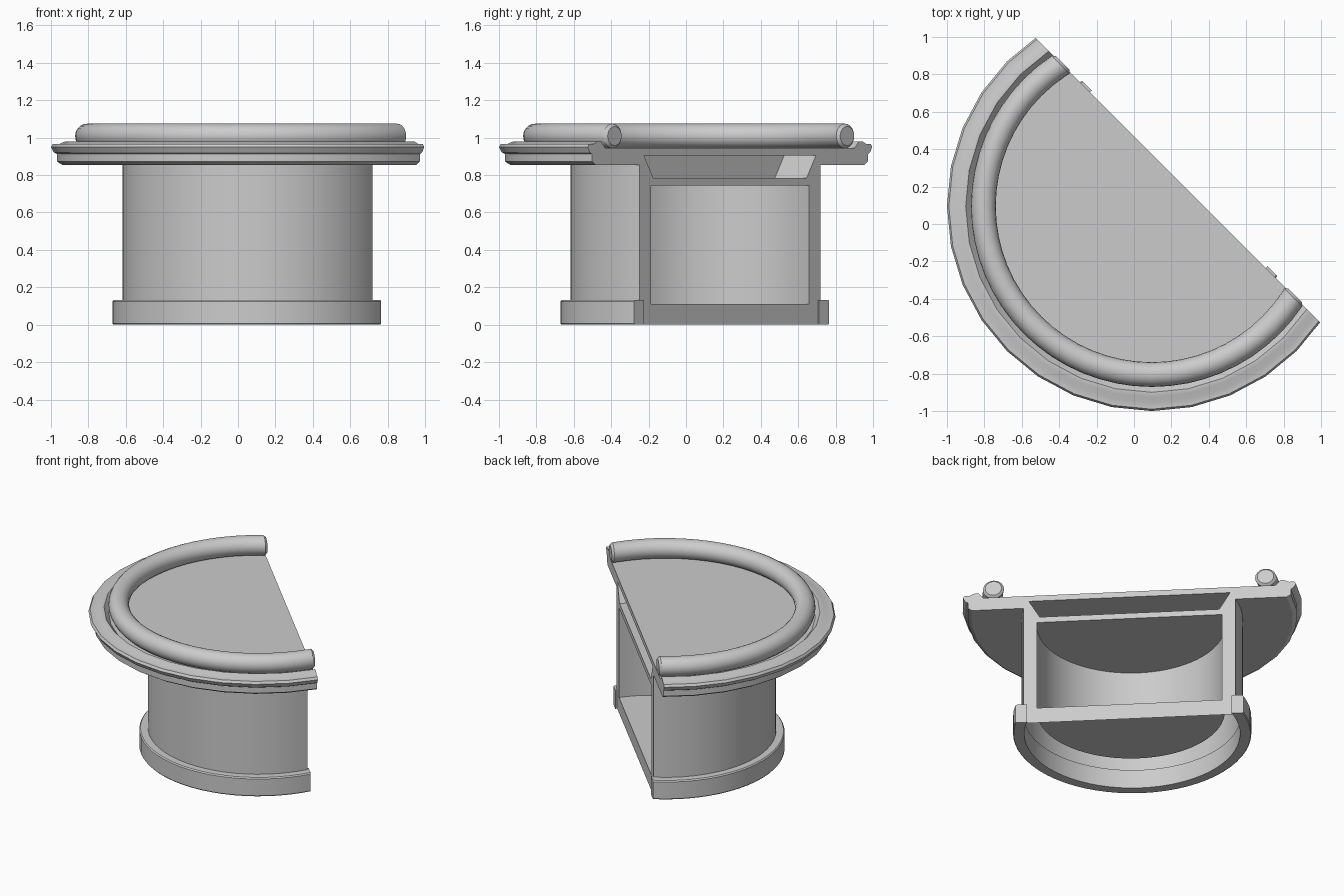
import bpy, bmesh, math
from mathutils import Vector, Matrix

cube = bpy.data.objects.get("Cube")
if cube:
    bpy.data.objects.remove(cube, do_unlink=True)

grey = bpy.data.materials.new("plain_grey")
grey.use_nodes = True
colour = (0.6, 0.6, 0.6, 1)
grey.diffuse_color = colour
grey.node_tree.nodes["Principled BSDF"].inputs["Base Color"].default_value = colour

CUT = 0.198    # distance of the flat side from the circle centre
# local +Y points out of the flat side, turned to face the back corner
PLACE = Matrix.Translation((0.095, 0.095, 0)) @ Matrix.Rotation(-math.pi / 4, 4, 'Z')


def finish(bm, name, angle=30):
    mesh = bpy.data.meshes.new(name)
    bm.to_mesh(mesh)
    bm.free()
    obj = bpy.data.objects.new(name, mesh)
    obj.matrix_world = PLACE
    mesh.materials.append(grey)
    bpy.context.collection.objects.link(obj)
    bpy.ops.object.select_all(action='DESELECT')
    obj.select_set(True)
    bpy.context.view_layer.objects.active = obj
    bpy.ops.object.shade_smooth_by_angle(angle=math.radians(angle))
    return obj


def face(bm, pts, direction):
    """Add one face turned towards the given direction."""
    f = bm.faces.new([bm.verts.new(p) for p in pts])
    f.normal_update()
    if f.normal.dot(Vector(direction)) < 0:
        f.normal_flip()


def lathe(name, profile, steps, cut=CUT, closed=True, bulge=0):
    """Revolve a (radius, height) profile, slice off one side and cap it."""
    bm = bmesh.new()
    vs = [bm.verts.new((r, 0, z)) for r, z in profile]
    pairs = list(zip(vs, vs[1:])) + ([(vs[-1], vs[0])] if closed else [])
    edges = [bm.edges.new(p) for p in pairs]
    bmesh.ops.spin(bm, geom=vs + edges, cent=(0, 0, 0), axis=(0, 0, 1),
                   angle=2 * math.pi, steps=steps)
    bmesh.ops.remove_doubles(bm, verts=bm.verts[:], dist=1e-4)
    bmesh.ops.dissolve_degenerate(bm, edges=bm.edges[:], dist=1e-4)
    bmesh.ops.bisect_plane(bm, geom=bm.verts[:] + bm.edges[:] + bm.faces[:],
                           plane_co=(0, cut, 0), plane_no=(0, 1, 0), clear_outer=True)
    if closed:
        rim = [e for e in bm.edges if e.is_boundary]
        caps = bmesh.ops.holes_fill(bm, edges=rim, sides=0)["faces"]
        bmesh.ops.recalc_face_normals(bm, faces=bm.faces[:])
        if bulge:
            bmesh.ops.inset_individual(bm, faces=caps, thickness=bulge, depth=bulge)
    else:
        for f in bm.faces:
            f.normal_update()
            c = f.calc_center_median()
            if f.normal.x * c.x + f.normal.y * c.y < 0:
                f.normal_flip()
    return finish(bm, name)


# Table top with a moulded edge
lathe("table_top", [(0, 0.905), (0.69, 0.905), (0.69, 0.855), (1.035, 0.855),
                    (1.062, 0.872), (1.062, 0.912), (1.08, 0.922), (1.095, 0.95),
                    (1.085, 0.966), (1.05, 0.966), (1.02, 0.98), (0.995, 0.98),
                    (0.965, 0.945), (0, 0.945)], 32)

# Padded ring around the top
pad = [(0.9 + 0.066 * math.cos(t), 1.009 + 0.066 * math.sin(t))
       for t in (2 * math.pi * i / 20 for i in range(20))]
lathe("rim_roll", pad, 64, cut=0.19, bulge=0.015)

# Drum wall and foot band
lathe("drum_wall", [(0.712, 0), (0.712, 0.86)], 64, closed=False)
lathe("foot_band", [(0.695, 0), (0.762, 0), (0.767, 0.006), (0.767, 0.125),
                    (0.76, 0.133), (0.695, 0.133)], 64, cut=0.211)

# Flat front frame around the two openings
bm = bmesh.new()
pillar = [(0.597, 0), (0.684, 0), (0.684, 0.905), (0.65, 0.905),
          (0.58, 0.785), (0.58, 0.745), (0.597, 0.745)]
for s in (1, -1):
    face(bm, [(s * x, CUT, z) for x, z in pillar], (0, 1, 0))
for w, low, high in ((0.597, 0, 0.11), (0.58, 0.745, 0.785)):
    face(bm, [(-w, CUT, low), (w, CUT, low), (w, CUT, high), (-w, CUT, high)], (0, 1, 0))
finish(bm, "opening_frame")

# Shallow tray slot under the top
bm = bmesh.new()
slot = [(-0.58, 0.785), (0.58, 0.785), (0.65, 0.905), (-0.65, 0.905)]
BACK = CUT - 0.24
for (x0, z0), (x1, z1) in zip(slot, slot[1:] + slot[:1]):
    face(bm, [(x0, CUT, z0), (x1, CUT, z1), (x1, BACK, z1), (x0, BACK, z0)],
         (-(x0 + x1), 0, 0.845 - (z0 + z1) / 2))
face(bm, [(x, BACK, z) for x, z in slot], (0, 1, 0))
finish(bm, "tray_slot")

# Rounded storage space behind the large opening
bm = bmesh.new()
R, YC, N = 0.605, 0.1, 40
a = math.asin((CUT - YC) / R)
angles = [a - (math.pi + 2 * a) * i / N for i in range(N + 1)]
arc = [(R * math.cos(t), YC + R * math.sin(t)) for t in angles]
LOW, HIGH = 0.11, 0.745
for (x0, y0), (x1, y1) in zip(arc, arc[1:]):
    face(bm, [(x0, y0, LOW), (x1, y1, LOW), (x1, y1, HIGH), (x0, y0, HIGH)],
         (-(x0 + x1) / 2, YC - (y0 + y1) / 2, 0))
face(bm, [(x, y, LOW) for x, y in arc], (0, 0, 1))
face(bm, [(x, y, HIGH) for x, y in arc], (0, 0, -1))
bmesh.ops.remove_doubles(bm, verts=bm.verts[:], dist=1e-4)
finish(bm, "storage_space")
